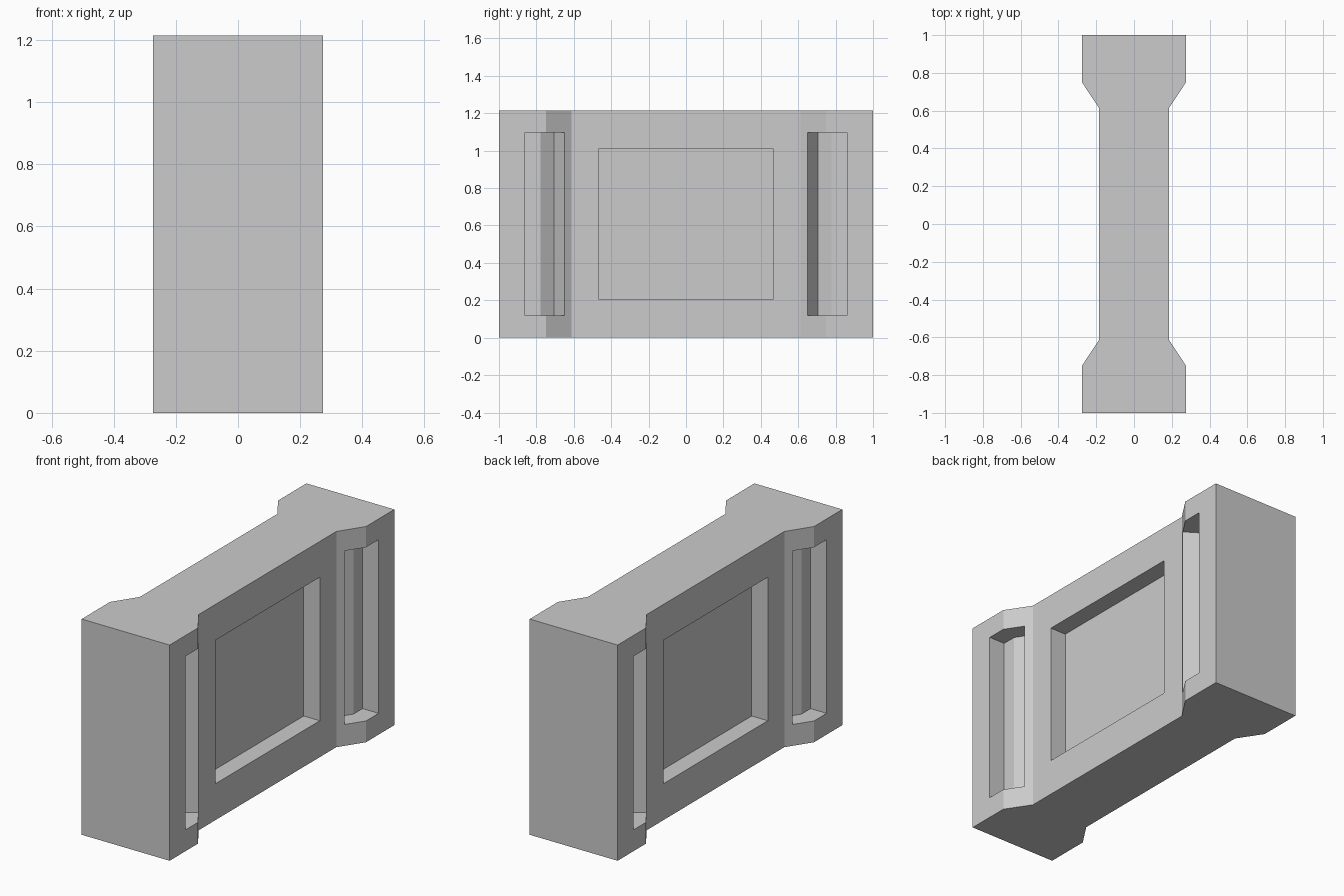
import bpy, bmesh
from mathutils import Vector

if "Cube" in bpy.data.objects:
    bpy.data.objects.remove(bpy.data.objects["Cube"])

H = 1.215               # block height
END_X, WAIST_X = 0.274, 0.184
END_Y, BEVEL_Y, WAIST_Y = 1.0, 0.748, 0.612
DEPTH = 0.1             # recess depth


def add_prism(bm, outline, z0, z1):
    """Extrude a closed XY outline from z0 to z1."""
    face = bm.faces.new([bm.verts.new((x, y, z0)) for x, y in outline])
    new = bmesh.ops.extrude_face_region(bm, geom=[face])["geom"]
    verts = [v for v in new if isinstance(v, bmesh.types.BMVert)]
    bmesh.ops.translate(bm, verts=verts, vec=(0, 0, z1 - z0))


def make_object(name, bm):
    bmesh.ops.recalc_face_normals(bm, faces=bm.faces)
    mesh = bpy.data.meshes.new(name)
    bm.to_mesh(mesh)
    bm.free()
    obj = bpy.data.objects.new(name, mesh)
    bpy.context.collection.objects.link(obj)
    return obj


# Main block: waisted plan with thick ends
quarter = [(WAIST_X, WAIST_Y), (END_X, BEVEL_Y), (END_X, END_Y)]
right = [(x, -y) for x, y in reversed(quarter)] + quarter
bm = bmesh.new()
add_prism(bm, right + [(-x, y) for x, y in reversed(right)], 0, H)
block = make_object("barrier_block", bm)

# Corner slot section: wraps round the bevel edge, floor parallel to the surface
edge = Vector((END_X, BEVEL_Y))
along = (Vector((WAIST_X, WAIST_Y)) - edge).normalized()
normal = Vector((-along.y, along.x))            # outward normal of the bevel
low = edge + along * ((BEVEL_Y - 0.65) / -along.y)
floor_y = BEVEL_Y + DEPTH * (1 - normal.x) / -normal.y
slot = [(END_X - DEPTH, 0.86), (END_X - DEPTH, floor_y), low - normal * DEPTH,
        low + normal * 0.08, (END_X + 0.08, 0.86)]

# Cutters for the panels and slots on both sides
bm = bmesh.new()
for sx in (1, -1):
    panel = [(sx * x, y) for x, y in [(WAIST_X - DEPTH, -0.465), (0.3, -0.465),
                                      (0.3, 0.465), (WAIST_X - DEPTH, 0.465)]]
    add_prism(bm, panel, 0.205, 1.013)
    for sy in (1, -1):
        add_prism(bm, [(sx * x, sy * y) for x, y in slot], 0.12, 1.098)
cutter = make_object("recess_cutter", bm)
cutter.hide_render = True

# Carve the recesses and discard the cutter
mod = block.modifiers.new("recesses", 'BOOLEAN')
mod.operation = 'DIFFERENCE'
mod.solver = 'EXACT'
mod.object = cutter
bpy.context.view_layer.objects.active = block
block.select_set(True)
bpy.ops.object.modifier_apply(modifier=mod.name)
bpy.data.objects.remove(cutter)
